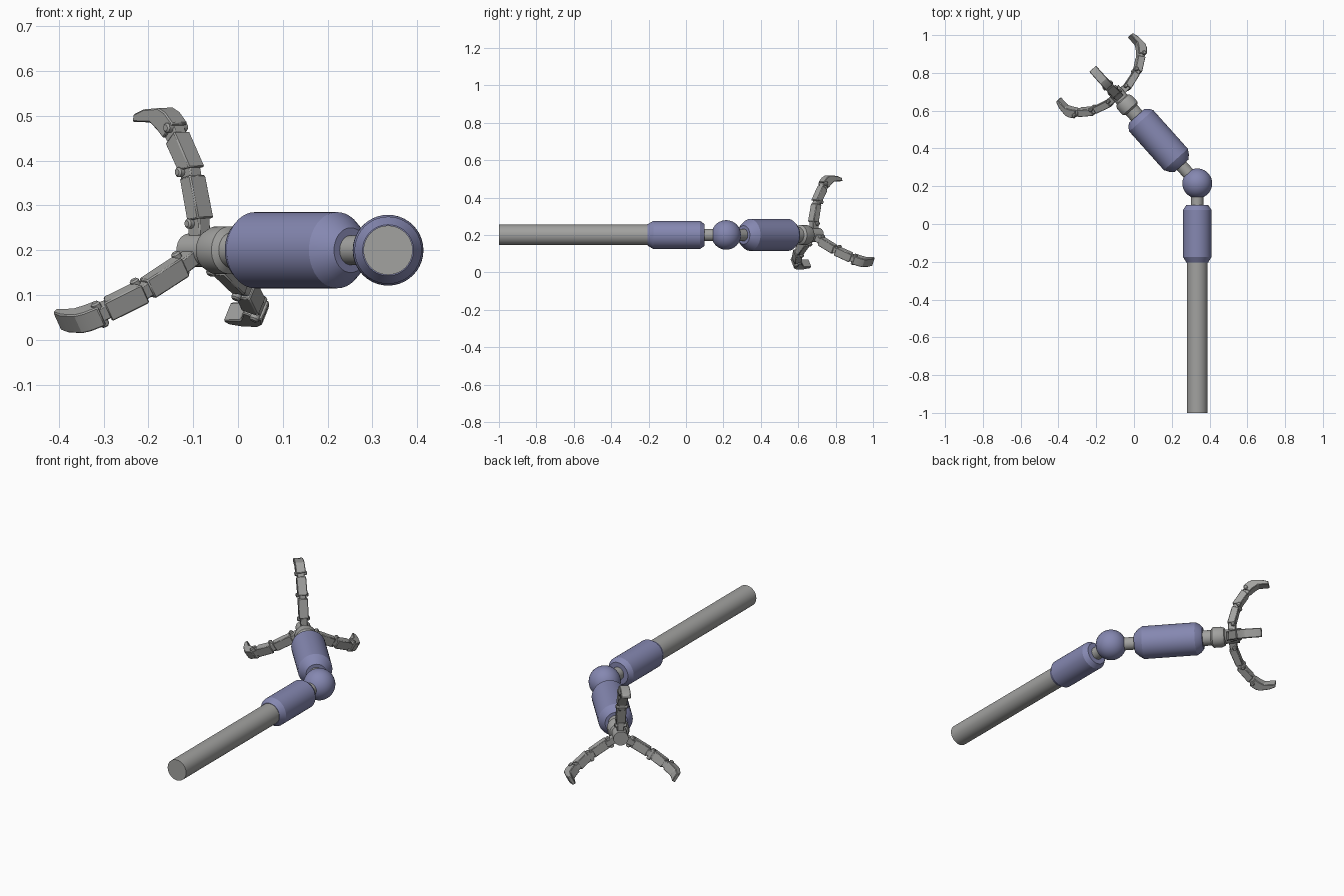
import bpy
import bmesh
from math import radians, cos, sin
from mathutils import Matrix, Vector

if "Cube" in bpy.data.objects:
    bpy.data.objects.remove(bpy.data.objects["Cube"], do_unlink=True)


def material(name, rgb):
    m = bpy.data.materials.new(name)
    m.use_nodes = True
    m.diffuse_color = (*rgb, 1)
    m.node_tree.nodes["Principled BSDF"].inputs["Base Color"].default_value = (*rgb, 1)
    return m


GREY = material("warm grey metal", (0.36, 0.36, 0.35))
BLUE = material("slate blue", (0.235, 0.245, 0.44))


def frame(origin, x, z):
    """Matrix whose local x and z follow the given directions."""
    y = z.cross(x)
    m = Matrix((x, y, z)).transposed().to_4x4()
    m.translation = origin
    return m


def finish(name, bm, mat, matrix, bevel=0):
    bmesh.ops.recalc_face_normals(bm, faces=bm.faces)
    mesh = bpy.data.meshes.new(name)
    bm.to_mesh(mesh)
    bm.free()
    mesh.materials.append(mat)
    obj = bpy.data.objects.new(name, mesh)
    bpy.context.collection.objects.link(obj)
    obj.matrix_world = matrix
    if bevel:
        mod = obj.modifiers.new("soft edges", 'BEVEL')
        mod.width = bevel
        mod.segments = 1
    bpy.ops.object.select_all(action='DESELECT')
    obj.select_set(True)
    bpy.context.view_layer.objects.active = obj
    bpy.ops.object.shade_smooth_by_angle(angle=radians(25))
    return obj


def lathe(name, profile, mat, matrix, sides=40):
    """Capped turned solid around local x; profile is (distance, radius)."""
    bm = bmesh.new()
    rings = []
    for d, r in profile:
        ring = []
        for i in range(sides):
            t = radians(360 * i / sides)
            ring.append(bm.verts.new((d, r * cos(t), r * sin(t))))
        rings.append(ring)
    for a, b in zip(rings, rings[1:]):
        for i in range(sides):
            j = (i + 1) % sides
            bm.faces.new((a[i], a[j], b[j], b[i]))
    bm.faces.new(rings[0])
    bm.faces.new(rings[-1])
    return finish(name, bm, mat, matrix)


def prism(name, outline, width, matrix):
    """Side outline in local x-z, extruded evenly across local y."""
    bm = bmesh.new()
    face = bm.faces.new([bm.verts.new((a, -width / 2, r)) for a, r in outline])
    out = bmesh.ops.extrude_face_region(bm, geom=[face])
    verts = [v for v in out["geom"] if isinstance(v, bmesh.types.BMVert)]
    bmesh.ops.translate(bm, vec=(0, width, 0), verts=verts)
    return finish(name, bm, GREY, matrix, 0.003)


def pin(name, a, r, matrix):
    """Hinge pin across a finger with chamfered heads."""
    local = matrix @ Matrix.Translation((a, 0, r)) @ Matrix.Rotation(radians(90), 4, 'Z')
    h = 0.031
    lathe(name, [(-h, 0.007), (-h + 0.004, 0.011), (h - 0.004, 0.011), (h, 0.007)],
          GREY, local, 16)


UP = Vector((0, 0, 1))
ELBOW = Vector((0.335, 0.215, 0.2))

# Straight rear arm, measured from the elbow along +y
rear = frame(ELBOW, Vector((0, 1, 0)), UP)
lathe("long_rod", [(-1.215, 0.055), (-0.4, 0.055)], GREY, rear)
lathe("rear_sleeve", [(-0.42, 0.057), (-0.39, 0.075), (-0.14, 0.075), (-0.115, 0.058)],
      BLUE, rear)
lathe("rear_neck", [(-0.13, 0.033), (-0.04, 0.033)], GREY, rear)

# Elbow ball
bm = bmesh.new()
bmesh.ops.create_uvsphere(bm, u_segments=40, v_segments=20, radius=0.079)
finish("elbow_ball", bm, BLUE, Matrix.Translation(ELBOW))

# Angled forearm
D = Vector((-0.667, 0.745, 0)).normalized()
S = Vector((D.y, -D.x, 0))
fore = frame(ELBOW, D, UP)
lathe("forearm_neck", [(0.04, 0.033), (0.14, 0.033)], GREY, fore)
lathe("forearm_sleeve", [(0.125, 0.05), (0.145, 0.07), (0.17, 0.085), (0.445, 0.085),
                         (0.465, 0.073), (0.48, 0.056)], BLUE, fore)
lathe("wrist", [(0.46, 0.04), (0.522, 0.04), (0.532, 0.053), (0.575, 0.053),
                (0.592, 0.046), (0.597, 0.037), (0.667, 0.037)], GREY, fore)

# Three hinged claw fingers spread evenly around the wrist
SEGMENTS = {
    "lower_link": [(0.607, 0.072), (0.646, 0.066), (0.668, 0.16), (0.632, 0.168)],
    "middle_link": [(0.633, 0.186), (0.674, 0.178), (0.713, 0.238), (0.683, 0.266)],
    "claw_tip": [(0.688, 0.284), (0.713, 0.308), (0.735, 0.318), (0.785, 0.315),
                 (0.819, 0.304), (0.822, 0.287), (0.765, 0.286), (0.742, 0.27),
                 (0.72, 0.25)],
}
LUGS = {
    "base_lug": [(0.61, 0.02), (0.65, 0.02), (0.65, 0.08), (0.612, 0.08)],
    "middle_lug": [(0.632, 0.15), (0.669, 0.15), (0.682, 0.195), (0.643, 0.2)],
    "tip_lug": [(0.678, 0.25), (0.705, 0.228), (0.73, 0.262), (0.7, 0.292)],
}
PINS = {"base": (0.638, 0.06), "middle": (0.667, 0.175), "tip": (0.703, 0.274)}

for label, angle in (("top", 0), ("right", -120), ("left", 120)):
    t = radians(angle - 1.5)
    local = frame(ELBOW, D, UP * cos(t) + S * sin(t))
    for part, outline in SEGMENTS.items():
        prism(f"{label}_{part}", outline, 0.048, local)
    for part, outline in LUGS.items():
        prism(f"{label}_{part}", outline, 0.034, local)
    for part, (a, r) in PINS.items():
        pin(f"{label}_{part}_pin", a, r, local)
